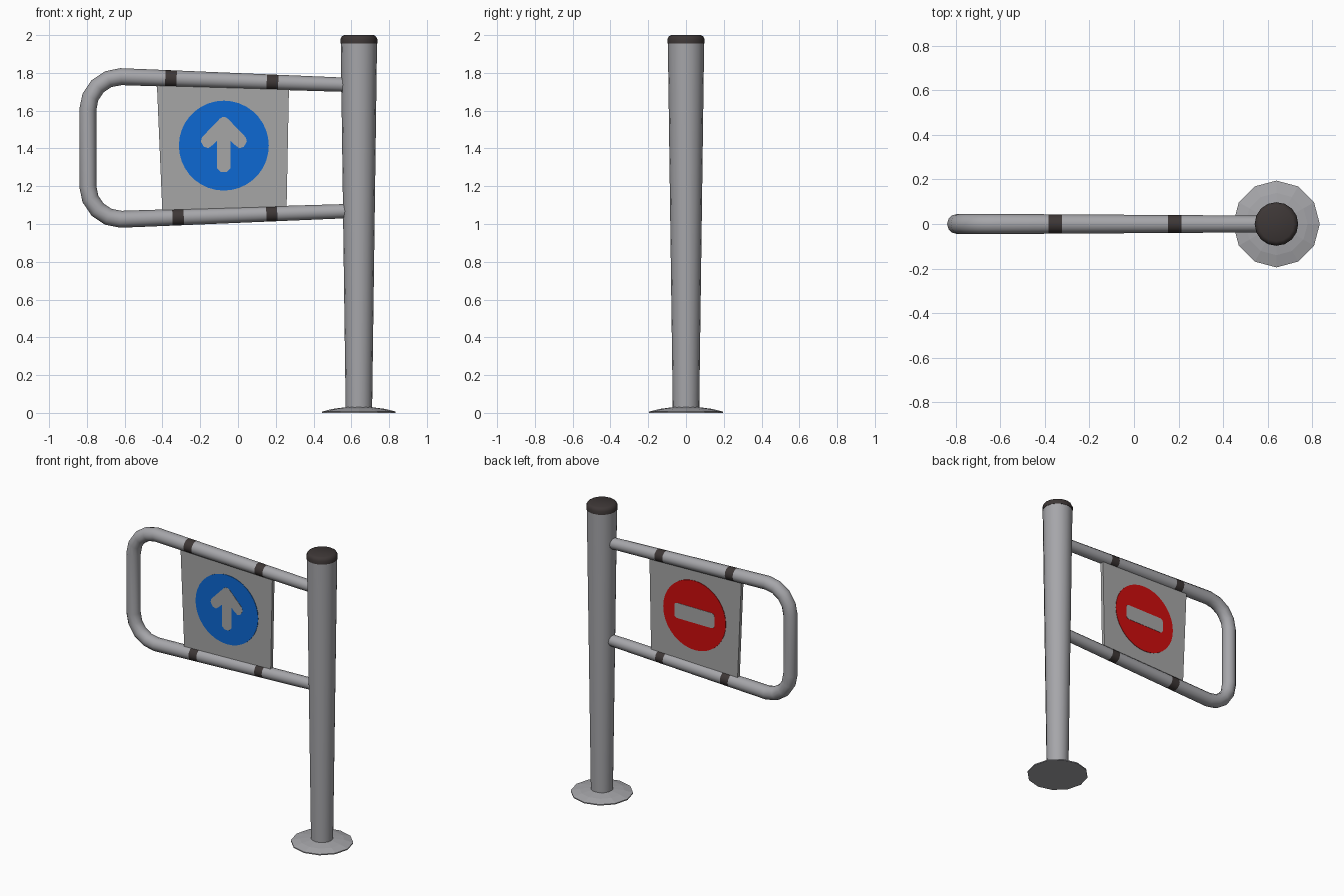
import bpy, bmesh, math
from mathutils import Vector

if "Cube" in bpy.data.objects:
    bpy.data.objects.remove(bpy.data.objects["Cube"])

def material(name, rgb):
    m = bpy.data.materials.new(name)
    m.diffuse_color = (*rgb, 1)
    m.use_nodes = True
    m.node_tree.nodes["Principled BSDF"].inputs["Base Color"].default_value = m.diffuse_color
    return m

METAL = material("grey metal", (0.38, 0.38, 0.40))
PANEL = material("light grey panel", (0.38, 0.38, 0.38))
DARK = material("dark rubber", (0.047, 0.038, 0.037))
BLUE = material("sign blue", (0.004, 0.14, 0.65))
RED = material("sign red", (0.62, 0.004, 0.004))

POST_X = 0.64

def finish(bm, name, mats, smooth=None):
    bmesh.ops.recalc_face_normals(bm, faces=bm.faces[:])
    me = bpy.data.meshes.new(name)
    bm.to_mesh(me)
    bm.free()
    ob = bpy.data.objects.new(name, me)
    bpy.context.collection.objects.link(ob)
    for m in mats:
        me.materials.append(m)
    if smooth:
        bpy.ops.object.select_all(action='DESELECT')
        ob.select_set(True)
        bpy.context.view_layer.objects.active = ob
        bpy.ops.object.shade_smooth_by_angle(angle=math.radians(smooth))
    return ob

def bridge(bm, rings, banded=()):
    """Skin a list of vertex rings, closing both ends."""
    n = len(rings[0])
    for s, (a, b) in enumerate(zip(rings, rings[1:])):
        for i in range(n):
            f = bm.faces.new((a[i], a[(i + 1) % n], b[(i + 1) % n], b[i]))
            f.material_index = int(s in banded)
    bm.faces.new(rings[0])
    bm.faces.new(rings[-1])

def lathe(name, profile, sides, mat, smooth=None):
    bm = bmesh.new()
    rings = [[bm.verts.new((POST_X + r * math.cos(2 * math.pi * i / sides),
                            r * math.sin(2 * math.pi * i / sides), z))
              for i in range(sides)] for r, z in profile]
    bridge(bm, rings)
    return finish(bm, name, [mat], smooth)

def plate(name, outline, y0, y1, mat):
    """Flat plate from an x/z outline, between two depths."""
    bm = bmesh.new()
    bridge(bm, [[bm.verts.new((x, y, z)) for x, z in outline] for y in (y0, y1)])
    return finish(bm, name, [mat])

# Post, cap and floor flange
lathe("post", [(0.070, 0.02), (0.096, 1.957)], 16, METAL, 40)
lathe("post_cap", [(0.098, 1.955), (0.098, 1.978), (0.091, 1.993), (0.078, 2.0)], 16, DARK, 40)
lathe("base_flange", [(0.195, 0), (0.195, 0.007), (0.14, 0.021), (0.07, 0.03)], 12, METAL)

# Gate tube: a swept loop with dark bands cut into it
MID = 1.4025
def rail(x):
    return 1.736 + (0.6 - x) * 0.036

corner = [(-0.62 - 0.175 * math.sin(a), 1.605 + 0.175 * math.cos(a))
          for a in (math.pi / 2 * k / 4 for k in range(5))]
upper = [(x, rail(x)) for x in (0.60, 0.213, 0.152, -0.325, -0.385)] + corner
lower = [(x, 2 * MID - rail(x)) for x in (0.60, 0.208, 0.15, -0.287, -0.347)]
lower += [(x, 2 * MID - z) for x, z in corner]
path = [Vector((x, 0, z)) for x, z in upper + lower[::-1]]
bm = bmesh.new()
rings = []
last = len(path) - 1
for k, p in enumerate(path):
    t_in = (p - path[max(k - 1, 0)]).normalized()
    t_out = (path[min(k + 1, last)] - p).normalized()
    t = (t_in + t_out).normalized()
    side = Vector((-t.z, 0, t.x))
    r = min(0.045, 0.0375 + (0.6 - p.x) * 0.0063)
    rings.append([bm.verts.new(p + side * r * math.cos(a) + Vector((0, r * math.sin(a), 0)))
                  for a in (2 * math.pi * i / 12 for i in range(12))])
bridge(bm, rings, banded={1, 3, last - 2, last - 4})
finish(bm, "gate_tube", [METAL, DARK], 40)

# Sign panel held between the rails
plate("sign_panel", [(-0.43, 1.755), (0.27, 1.735), (0.257, 1.075), (-0.40, 1.05)],
      -0.012, 0.012, PANEL)

# Round signs: blue on the front, red on the back
CX, CZ = -0.075, 1.415
disc = [(CX + 0.238 * math.cos(a), CZ + 0.238 * math.sin(a))
        for a in (2 * math.pi * i / 36 for i in range(36))]
plate("blue_disc", disc, -0.012, -0.015, BLUE)
plate("red_disc", disc, 0.012, 0.015, RED)

# Arrow, mirrored from its right half
half = [(0.016, -0.14), (0.036, -0.12), (0.036, 0.025), (0.058, 0.004), (0.082, -0.014),
        (0.106, -0.006), (0.122, 0.022), (0.116, 0.044), (0.022, 0.142), (0.008, 0.151)]
arrow = half + [(-x, z) for x, z in half[::-1]]
plate("arrow", [(CX + x, CZ + z) for x, z in arrow], -0.015, -0.017, PANEL)

# No-entry bar with clipped corners
quarter = [(0.132, -0.052), (0.147, -0.046), (0.152, -0.034)]
right = quarter + [(x, -z) for x, z in quarter[::-1]]
bar = right + [(-x, -z) for x, z in right]
plate("no_entry_bar", [(CX + x, CZ + z) for x, z in bar], 0.015, 0.017, PANEL)
